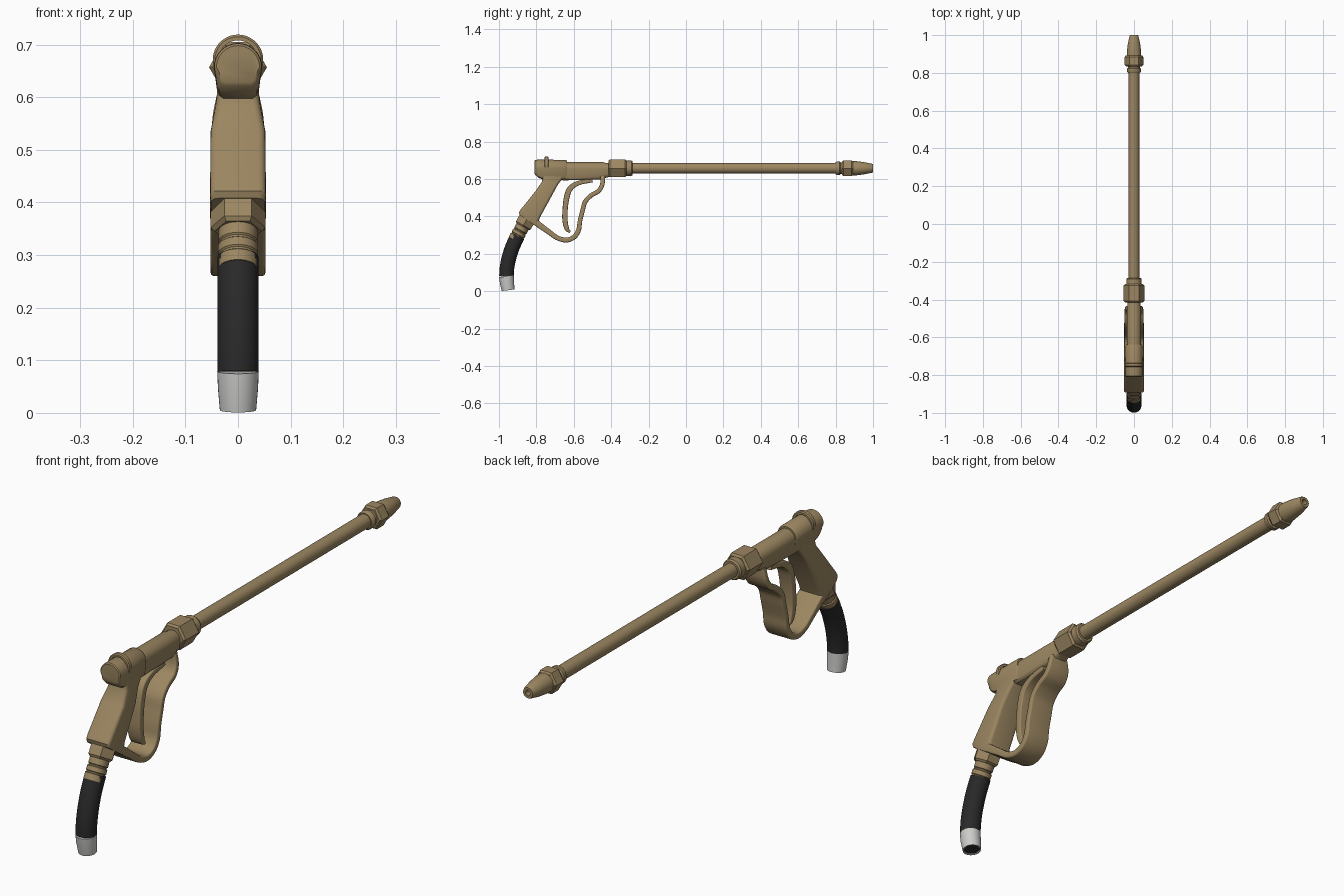
import bpy, bmesh, math
from mathutils import Vector

if "Cube" in bpy.data.objects:
    bpy.data.objects.remove(bpy.data.objects["Cube"])

def material(name, rgb):
    m = bpy.data.materials.new(name)
    m.diffuse_color = (*rgb, 1)
    m.use_nodes = True
    m.node_tree.nodes["Principled BSDF"].inputs["Base Color"].default_value = m.diffuse_color
    return m

BRASS = material("dull brass", (0.33, 0.24, 0.12))
BLACK = material("black rubber", (0.022, 0.022, 0.023))
GREY = material("light grey", (0.60, 0.60, 0.58))
X = Vector((1, 0, 0))
AXIS_Z = 0.657

def loft(name, rings, mat, angle=35):
    """Skin a list of equal-length point rings and cap both ends."""
    bm = bmesh.new()
    vs = [[bm.verts.new(p) for p in r] for r in rings]
    n = len(rings[0])
    for a, b in zip(vs, vs[1:]):
        for i in range(n):
            j = (i + 1) % n
            bm.faces.new((a[i], a[j], b[j], b[i]))
    bm.faces.new(vs[0])
    bm.faces.new(vs[-1])
    bmesh.ops.recalc_face_normals(bm, faces=bm.faces)
    me = bpy.data.meshes.new(name)
    bm.to_mesh(me)
    bm.free()
    me.materials.append(mat)
    ob = bpy.data.objects.new(name, me)
    bpy.context.collection.objects.link(ob)
    bpy.ops.object.select_all(action='DESELECT')
    ob.select_set(True)
    bpy.context.view_layer.objects.active = ob
    bpy.ops.object.shade_smooth_by_angle(angle=math.radians(angle))
    return ob

def circle(c, d, r, sides):
    v = d.cross(X)
    return [c + X * r * math.cos(t) + v * r * math.sin(t)
            for t in (2 * math.pi * i / sides for i in range(sides))]

def lathe(name, profile, mat, origin=(0, 0, AXIS_Z), d=(0, 1, 0), sides=32):
    """Profile is (distance along axis, radius)."""
    o, d = Vector(origin), Vector(d).normalized()
    return loft(name, [circle(o + d * s, d, r, sides) for s, r in profile], mat)

def hex_nut(name, s0, s1, r, **kw):
    c = 0.008
    lathe(name, [(s0, r * .86), (s0 + c, r), (s1 - c, r), (s1, r * .86)], BRASS, sides=6, **kw)

def rounded(c, v, hx, hv, rad, k=4):
    """Rounded rectangle around c, spanning x and direction v."""
    out = []
    for q, (sx, sv) in enumerate(((1, 1), (-1, 1), (-1, -1), (1, -1))):
        for i in range(k + 1):
            t = math.pi / 2 * (q + i / k)
            out.append(c + X * (sx * (hx - rad) + rad * math.cos(t))
                       + v * (sv * (hv - rad) + rad * math.sin(t)))
    return out

def smooth_path(pts, steps=5):
    """Catmull-Rom through tuples; the first two values are y and z."""
    p = [Vector(q) for q in pts]
    p = [p[0] * 2 - p[1]] + p + [p[-1] * 2 - p[-2]]
    out = []
    for a, b, c, d in zip(p, p[1:], p[2:], p[3:]):
        for i in range(steps):
            t = i / steps
            out.append(0.5 * (2 * b + (c - a) * t + (2 * a - 5 * b + 4 * c - d) * t * t
                              + (3 * b - a - 3 * c + d) * t ** 3))
    return out + [p[-2]]

def frames(path):
    for i, q in enumerate(path):
        t = path[min(i + 1, len(path) - 1)] - path[max(i - 1, 0)]
        yield Vector((0, q[0], q[1])), Vector((0, t[0], t[1])).normalized(), q

def strap(name, pts, rad):
    """Flat bar; points are (y, z, half width, half thickness)."""
    rings = [rounded(c, d.cross(X), q[2], q[3], rad) for c, d, q in frames(smooth_path(pts))]
    loft(name, rings, BRASS, 45)

# Barrel, front nut and collar
lathe("barrel", [(-0.30, 0.028), (0.82, 0.028)], BRASS)
hex_nut("barrel_nut", -0.415, -0.318, 0.055)
lathe("barrel_collar", [(-0.33, 0.041), (-0.292, 0.041), (-0.285, 0.036), (-0.285, 0.027)], BRASS)

# Nozzle
lathe("nozzle_collar", [(0.80, 0.027), (0.80, 0.032), (0.806, 0.036), (0.822, 0.036),
                        (0.827, 0.031), (0.845, 0.031)], BRASS)
hex_nut("nozzle_nut", 0.835, 0.893, 0.049)
lathe("nozzle_tip", [(0.885, 0.038), (0.91, 0.038), (0.95, 0.033), (0.994, 0.024), (1.0, 0.021),
                     (1.0, 0.011), (0.97, 0.011)], BRASS)

# Receiver: round top, flatter underside
def u_section(y, r, zc, bottom, hb, k=16):
    pts = [Vector((r * math.cos(math.pi * i / k), y, zc + r * math.sin(math.pi * i / k)))
           for i in range(k + 1)]
    for x, z in ((-hb, bottom + .02), (-hb + .004, bottom + .006), (-hb + .012, bottom),
                 (hb - .012, bottom), (hb - .004, bottom + .006), (hb, bottom + .02)):
        pts.append(Vector((x, y, z)))
    return pts

loft("receiver_rear", [u_section(*s) for s in (
    (-0.810, 0.041, AXIS_Z, 0.628, 0.036), (-0.806, 0.045, AXIS_Z, 0.622, 0.039),
    (-0.790, 0.046, AXIS_Z, 0.607, 0.040), (-0.770, 0.046, AXIS_Z, 0.598, 0.040),
    (-0.645, 0.045, AXIS_Z, 0.594, 0.040), (-0.637, 0.040, AXIS_Z, 0.598, 0.036))], BRASS)
loft("receiver_front", [u_section(*s) for s in (
    (-0.66, 0.038, 0.652, 0.592, 0.037), (-0.445, 0.038, 0.652, 0.598, 0.037),
    (-0.430, 0.034, 0.652, 0.606, 0.033), (-0.405, 0.033, 0.652, 0.612, 0.031))], BRASS)

# Safety ring over the receiver
def ring_slice(t):
    d = Vector((math.cos(t), 0, math.sin(t)))
    return [Vector((0, y, 0.671)) + d * r for y, r in
            ((-0.757, 0.037), (-0.757, 0.044), (-0.753, 0.048), (-0.739, 0.048),
             (-0.735, 0.044), (-0.735, 0.037))]
loft("safety_ring", [ring_slice(math.radians(-30 + 10 * i)) for i in range(25)], BRASS)

# Grip: back point, front point, half width per section
def grip_section(by, bz, fy, fz, hw):
    b, f = Vector((0, by, bz)), Vector((0, fy, fz))
    return rounded((b + f) / 2, (f - b).normalized(), hw, (f - b).length / 2, 0.014)
loft("grip", [grip_section(*s) for s in (
    (-0.765, 0.640, -0.645, 0.625, 0.039), (-0.768, 0.605, -0.665, 0.595, 0.040),
    (-0.770, 0.585, -0.683, 0.573, 0.043), (-0.802, 0.538, -0.712, 0.520, 0.052),
    (-0.884, 0.436, -0.782, 0.392, 0.053), (-0.893, 0.422, -0.789, 0.365, 0.053),
    (-0.890, 0.408, -0.797, 0.343, 0.051))], BRASS, 40)

# Trigger guard and trigger
strap("trigger_guard", [
    (-0.825, 0.385, .052, .016), (-0.780, 0.350, .052, .016), (-0.735, 0.318, .052, .014),
    (-0.690, 0.286, .052, .013), (-0.642, 0.273, .052, .013), (-0.600, 0.288, .052, .013),
    (-0.575, 0.325, .052, .013), (-0.567, 0.374, .052, .012), (-0.553, 0.430, .052, .012),
    (-0.540, 0.476, .052, .012), (-0.508, 0.511, .051, .012), (-0.467, 0.536, .050, .012),
    (-0.448, 0.570, .047, .012), (-0.445, 0.615, .038, .012)], 0.007)
strap("trigger", [
    (-0.620, 0.316, .024, .006), (-0.637, 0.334, .027, .012), (-0.647, 0.380, .028, .014),
    (-0.646, 0.440, .028, .014), (-0.638, 0.500, .028, .015), (-0.620, 0.548, .028, .015),
    (-0.575, 0.578, .028, .012), (-0.500, 0.592, .028, .010)], 0.005)

# Hose coupling under the grip
ORIGIN, DIR = (0, -0.838, 0.408), (0, -0.49, -0.87)
hex_nut("hose_nut", 0.005, 0.072, 0.052, origin=ORIGIN, d=DIR)
lathe("hose_coupling", [(0.05, 0.037), (0.095, 0.037), (0.098, 0.034), (0.102, 0.034),
                        (0.105, 0.038), (0.122, 0.038), (0.125, 0.035), (0.129, 0.035),
                        (0.132, 0.038), (0.155, 0.038)], BRASS, ORIGIN, DIR)

# Curved hose and its pale open end
hose = list(frames(smooth_path([(-0.900, 0.295), (-0.927, 0.238), (-0.946, 0.180),
                                (-0.957, 0.125), (-0.960, 0.078)])))
loft("hose", [circle(c, d, 0.039, 32) for c, d, q in hose], BLACK)
tip = [((-0.960, 0.079), 0.0395), ((-0.957, 0.045), 0.038), ((-0.951, 0.005), 0.0345),
       ((-0.951, 0.005), 0.030), ((-0.953, 0.020), 0.029)]
tip_dir = Vector((0, 0.12, -1)).normalized()
loft("hose_end", [circle(Vector((0, *p)), tip_dir, r, 32) for p, r in tip], GREY)
loft("hose_bore", [circle(Vector((0, y, z)), tip_dir, 0.030, 32)
                   for y, z in ((-0.953, 0.024), (-0.9515, 0.009))], BLACK)
